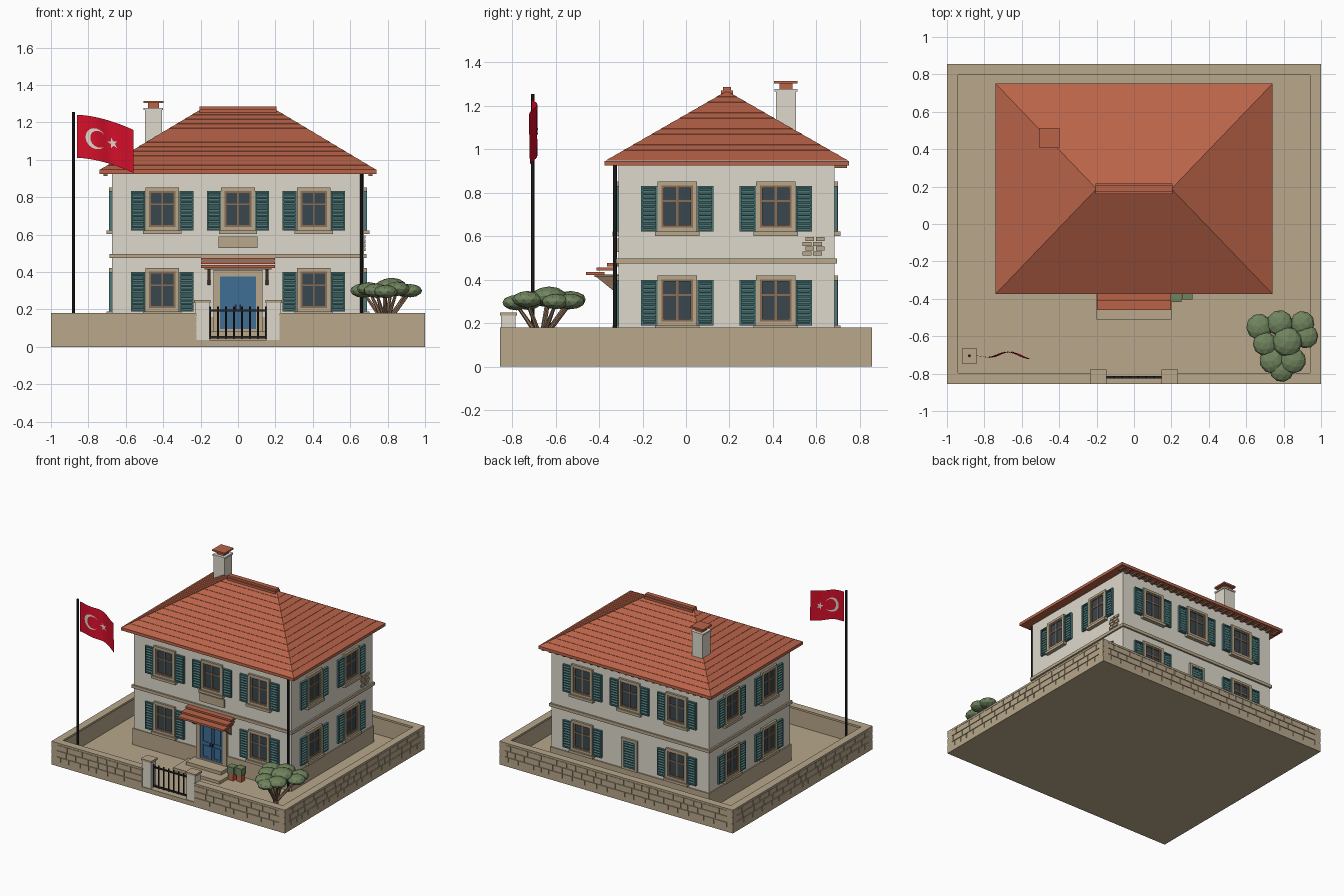
import bpy, bmesh, math, random
from mathutils import Matrix, Vector

cube = bpy.data.objects.get("Cube")
if cube:
    bpy.data.objects.remove(cube, do_unlink=True)
random.seed(4)


def material(name, *rgb):
    lin = [((c / 255 + 0.055) / 1.055) ** 2.4 for c in rgb] + [1]
    m = bpy.data.materials.new(name)
    m.use_nodes = True
    m.diffuse_color = lin
    m.node_tree.nodes["Principled BSDF"].inputs["Base Color"].default_value = lin
    return m


PLASTER = material("plaster", 222, 217, 204)
STONE = material("sandstone", 184, 167, 139)
TILE = material("terracotta", 186, 100, 73)
WOOD = material("wood", 138, 110, 86)
TEAL = material("teal paint", 78, 121, 122)
BLUE = material("blue paint", 64, 110, 150)
GLASS = material("dark glass", 57, 71, 78)
IRON = material("black iron", 38, 38, 41)
RED = material("flag red", 214, 15, 42)
LEAF = material("foliage", 112, 132, 94)

parts = {}  # part name -> (bmesh, material)


def part(name, mat):
    return parts.setdefault(name, (bmesh.new(), mat))[0]


def box(name, mat, lo, hi, M=Matrix(), tilt=0):
    lo, hi = Vector(lo), Vector(hi)
    mtx = M @ Matrix.Translation((lo + hi) / 2) @ Matrix.Rotation(tilt, 4, 'X')
    bmesh.ops.create_cube(part(name, mat), size=1, matrix=mtx @ Matrix.Diagonal((*(hi - lo), 1)))


def rod(name, mat, a, b, r1, r2=None, sides=8):
    a, b = Vector(a), Vector(b)
    d = b - a
    mtx = Matrix.Translation((a + b) / 2) @ d.to_track_quat('Z', 'Y').to_matrix().to_4x4()
    bmesh.ops.create_cone(part(name, mat), cap_ends=True, segments=sides, radius1=r1,
                          radius2=r1 if r2 is None else r2, depth=d.length, matrix=mtx)


def frame(name, mat, x0, x1, z0, z1, w, depth, M):
    for a, b in ((x0, x0 + w), (x1 - w, x1)):
        box(name, mat, (a, -depth, z0), (b, 0, z1), M)
    for a, b in ((z0, z0 + w), (z1 - w, z1)):
        box(name, mat, (x0 + w, -depth, a), (x1 - w, 0, b), M)


def shutter(x0, x1, z0, z1, M):
    box("shutters", TEAL, (x0, -0.006, z0), (x1, 0, z1), M)
    frame("shutters", TEAL, x0, x1, z0, z1, 0.008, 0.015, M)
    n = 10
    step = (z1 - z0 - 0.016) / n
    for i in range(n):
        z = z0 + 0.008 + step * (i + 0.5)
        box("shutters", TEAL, (x0 + 0.008, -0.016, z - 0.002), (x1 - 0.008, -0.002, z + 0.002), M, 0.6)


def window(u, z, M):
    # z is the underside of the sill
    a, b, c, d = u - 0.09, u + 0.09, z + 0.02, z + 0.25
    box("window_sills", STONE, (a - 0.012, -0.028, z), (b + 0.012, 0, c), M)
    frame("window_surrounds", STONE, a, b, c, d, 0.018, 0.016, M)
    frame("window_frames", WOOD, a + 0.018, b - 0.018, c + 0.018, d - 0.018, 0.011, 0.012, M)
    box("window_glass", GLASS, (a + 0.02, -0.004, c + 0.02), (b - 0.02, 0, d - 0.02), M)
    box("window_bars", WOOD, (u - 0.005, -0.009, c + 0.02), (u + 0.005, 0, d - 0.02), M)
    box("window_bars", WOOD, (a + 0.02, -0.009, z + 0.155), (b - 0.02, 0, z + 0.164), M)
    shutter(a - 0.076, a - 0.002, c, d - 0.02, M)
    shutter(b + 0.002, b + 0.076, c, d - 0.02, M)


def wall_frame(x, y, degrees):
    return Matrix.Translation((x, y, 0)) @ Matrix.Rotation(math.radians(degrees), 4, 'Z')


# Ground slab and garden walls with raised stones
box("ground", STONE, (-1, -0.855, 0), (1, 0.855, 0.035))
GAP = 0.22


def garden_wall(x0, x1, M):
    box("garden_wall", STONE, (x0, 0.006, 0.03), (x1, 0.05, 0.165), M)
    box("wall_coping", STONE, (x0, 0, 0.165), (x1, 0.058, 0.18), M)
    for z0, z1 in ((0.018, 0.07), (0.075, 0.118), (0.123, 0.163)):
        x = x0
        while x < x1 - 0.001:
            end = x + random.uniform(0.06, 0.15)
            end = x1 if end > x1 - 0.05 else end
            box("wall_stones", STONE, (x + 0.003, 0, z0), (end - 0.003, 0.01, z1), M)
            x = end


front_m = wall_frame(0, -0.855, 0)
garden_wall(-1, -GAP, front_m)
garden_wall(GAP, 1, front_m)
garden_wall(-1, 1, wall_frame(0, 0.855, 180))
garden_wall(-0.855, 0.855, wall_frame(1, 0, 90))
garden_wall(-0.855, 0.855, wall_frame(-1, 0, -90))

# Gate posts and iron gate
for s in (-1, 1):
    x = s * 0.19
    box("gate_posts", PLASTER, (x - 0.038, -0.85, 0.03), (x + 0.038, -0.785, 0.235))
    box("gate_post_caps", STONE, (x - 0.044, -0.855, 0.235), (x + 0.044, -0.777, 0.25))
for z in (0.05, 0.195):
    box("gate", IRON, (-0.153, -0.825, z - 0.005), (0.153, -0.813, z + 0.005))
for i in range(8):
    x = -0.15 + i * 0.3 / 7
    rod("gate", IRON, (x, -0.819, 0.042), (x, -0.819, 0.215), 0.005)

# House body, plinth and string course
X, Y0, Y1 = 0.674, -0.31, 0.683
for name, mat, z0, z1, out in (("house_walls", PLASTER, 0.03, 0.93, 0),
                               ("plinth", STONE, 0.03, 0.16, 0.008),
                               ("string_course", STONE, 0.474, 0.497, 0.012)):
    box(name, mat, (-X - out, Y0 - out, z0), (X + out, Y1 + out, z1))

# Windows on all four sides
FRONT, BACK = wall_frame(0, Y0, 0), wall_frame(0, Y1, 180)
RIGHT, LEFT = wall_frame(X, 0, 90), wall_frame(-X, 0, -90)
for z in (0.17, 0.602):
    for M in (FRONT, BACK):
        for u in (-0.405, 0, 0.405):
            if u or z > 0.5:
                window(u, z, M)
    for u in (-0.04, 0.413):
        window(u, z, RIGHT)
        window(-u, z, LEFT)
frame("back_hatch_surround", STONE, -0.068, 0.068, 0.16, 0.40, 0.016, 0.016, BACK)
shutter(-0.052, 0.052, 0.176, 0.384, BACK)

# Front door, keystone, plaque and steps
frame("door_surround", STONE, -0.13, 0.13, 0.06, 0.41, 0.034, 0.018, FRONT)
box("keystone", STONE, (-0.015, -0.024, 0.385), (0.015, 0, 0.41), FRONT)
for s in (-1, 1):
    a, b = sorted((s * 0.001, s * 0.096))
    box("door_leaves", BLUE, (a, -0.012, 0.085), (b, 0, 0.376), FRONT)
    for z0, z1 in ((0.105, 0.2), (0.22, 0.355)):
        frame("door_panels", BLUE, a + 0.016, b - 0.016, z0, z1, 0.008, 0.017, FRONT)
    box("door_handles", IRON, (s * 0.012 - 0.003, -0.02, 0.2), (s * 0.012 + 0.003, -0.01, 0.225), FRONT)
box("plaque", STONE, (-0.105, -0.012, 0.527), (0.105, 0, 0.59), FRONT)
box("door_steps", STONE, (-0.2, -0.2, 0.03), (0.2, 0, 0.058), FRONT)
box("door_steps", STONE, (-0.15, -0.11, 0.05), (0.15, 0, 0.083), FRONT)

# Tiled awning on timber brackets
for i in range(3):
    y, z = -0.15 + i * 0.048, 0.422 + i * 0.02
    box("awning_tiles", TILE, (-0.197, y, z), (0.197, y + 0.085 if i < 2 else 0, z + 0.014), FRONT)
box("awning_board", WOOD, (-0.18, -0.11, 0.413), (0.18, 0, 0.424), FRONT)
for s in (-1, 1):
    bm = part("awning_brackets", WOOD)
    rows = [[bm.verts.new((s * 0.155 + dx, Y0 + y, z)) for y, z in ((0, 0.33), (0, 0.415), (-0.105, 0.415))]
            for dx in (-0.008, 0.008)]
    bm.faces.new(rows[0])
    bm.faces.new(rows[1])
    for i in range(3):
        j = (i + 1) % 3
        bm.faces.new((rows[0][i], rows[0][j], rows[1][j], rows[1][i]))

# Hip roof in shallow overlapping courses
box("eaves", TILE, (-0.74, -0.375, 0.925), (0.74, 0.75, 0.947))
bm = part("roof", TILE)
rings = []
COURSES = 13
for i in range(COURSES):
    for t, lift in ((i / COURSES, 0.002), ((i + 1) / COURSES, 0)):
        hx, hy, z = 0.738 - 0.533 * t, 0.56 - 0.555 * t, 0.946 + 0.319 * t + lift
        rings.append([bm.verts.new((sx * hx, 0.188 + sy * hy, z))
                      for sx, sy in ((-1, -1), (1, -1), (1, 1), (-1, 1))])
for lower, upper in zip(rings, rings[1:]):
    for i in range(4):
        j = (i + 1) % 4
        bm.faces.new((lower[i], lower[j], upper[j], upper[i]))
bm.faces.new(rings[-1])
box("ridge_cap", TILE, (-0.207, 0.16, 1.25), (0.207, 0.216, 1.27))
box("ridge_cap", TILE, (-0.207, 0.17, 1.27), (0.207, 0.206, 1.286))
for i in range(25):
    x = -0.708 + i * 0.059
    box("rafter_ends", WOOD, (x - 0.01, Y1, 0.914), (x + 0.01, 0.74, 0.926))

# Chimney
box("chimney", PLASTER, (-0.498, 0.413, 1), (-0.406, 0.507, 1.268))
box("chimney_lip", PLASTER, (-0.504, 0.407, 1.266), (-0.4, 0.513, 1.278))
box("chimney_cap", TILE, (-0.482, 0.43, 1.278), (-0.422, 0.49, 1.304))
box("chimney_cap", TILE, (-0.505, 0.406, 1.303), (-0.399, 0.514, 1.315))

# Downpipe and exposed brick patch
rod("downpipe", IRON, (0.66, -0.327, 0.035), (0.66, -0.327, 0.93), 0.009)
for r in range(4):
    for c in range(2):
        y = 0.537 + c * 0.048 + (r % 2) * 0.012
        box("brick_patch", STONE, (y, -0.008, 0.512 + r * 0.022), (y + 0.04, 0, 0.53 + r * 0.022), RIGHT)

# Flagpole and waving flag with crescent and star on both faces
box("flagpole_base", STONE, (-0.92, -0.745, 0.03), (-0.84, -0.665, 0.065))
rod("flagpole", IRON, (-0.88, -0.705, 0.04), (-0.88, -0.705, 1.255), 0.008)


def flag_point(u, v, off=0):
    return (-0.86 + 0.3 * u, -0.703 - 0.019 * math.sin(u * 7.5 + 0.6 * (v - 0.5)) * min(1, 2 * u) + off,
            1.01 + 0.23 * v - 0.08 * u ** 1.7)


bm = part("flag", RED)
N = 18
grid = [[bm.verts.new(flag_point(i / N, j / 6)) for j in range(7)] for i in range(N + 1)]
for i in range(N):
    for j in range(6):
        bm.faces.new((grid[i][j], grid[i + 1][j], grid[i + 1][j + 1], grid[i][j + 1]))
bm = part("flag_emblem", PLASTER)
for off in (-0.004, 0.004):
    def dot(x, z):
        return bm.verts.new(flag_point(x / 0.3, 0.5 + z / 0.23, off))

    pairs = []
    for k in range(25):
        f = k / 24 * 2 - 1
        a, b = math.pi + f * (math.pi - 0.584), math.pi + f * (math.pi - 0.76)
        pairs.append((dot(0.1 + 0.055 * math.cos(a), 0.055 * math.sin(a)),
                      dot(0.114 + 0.044 * math.cos(b), 0.044 * math.sin(b))))
    for p, q in zip(pairs, pairs[1:]):
        bm.faces.new((p[0], q[0], q[1], p[1]))
    hub = dot(0.19, 0)
    tips = [dot(0.19 + r * math.cos(k * math.pi / 5 + math.pi), r * math.sin(k * math.pi / 5))
            for k, r in enumerate((0.031, 0.012) * 5)]
    for k in range(10):
        bm.faces.new((hub, tips[k], tips[(k + 1) % 10]))

# Garden tree with flat clustered crown
for x, y, z, r in ((0.67, -0.55, 0.30, 0.07), (0.78, -0.53, 0.31, 0.07), (0.9, -0.53, 0.3, 0.065),
                   (0.7, -0.64, 0.31, 0.065), (0.82, -0.63, 0.325, 0.08), (0.92, -0.6, 0.3, 0.065),
                   (0.74, -0.73, 0.3, 0.07), (0.85, -0.73, 0.31, 0.07), (0.79, -0.78, 0.295, 0.065)):
    mtx = Matrix.Translation((x, y, z)) @ Matrix.Rotation(x * 40, 4, 'Z') @ Matrix.Diagonal((r, r, r * 0.55, 1))
    bmesh.ops.create_icosphere(part("tree_crown", LEAF), subdivisions=2, radius=1, matrix=mtx)
    rod("tree_branches", WOOD, (0.79, -0.665, 0.12), (x, y, z - 0.01), 0.013, 0.007, 6)
rod("tree_trunk", WOOD, (0.79, -0.665, 0.03), (0.79, -0.665, 0.14), 0.025, 0.018, 8)

# Potted shrubs by the door
for x, y in ((0.225, -0.39), (0.285, -0.375)):
    box("plant_pots", TILE, (x - 0.022, y - 0.022, 0.034), (x + 0.022, y + 0.022, 0.085))
    box("shrubs", LEAF, (x - 0.028, y - 0.028, 0.085), (x + 0.028, y + 0.028, 0.14))

for name, (bm, mat) in parts.items():
    bmesh.ops.recalc_face_normals(bm, faces=bm.faces)
    mesh = bpy.data.meshes.new(name)
    bm.to_mesh(mesh)
    bm.free()
    mesh.materials.append(mat)
    bpy.context.collection.objects.link(bpy.data.objects.new(name, mesh))
